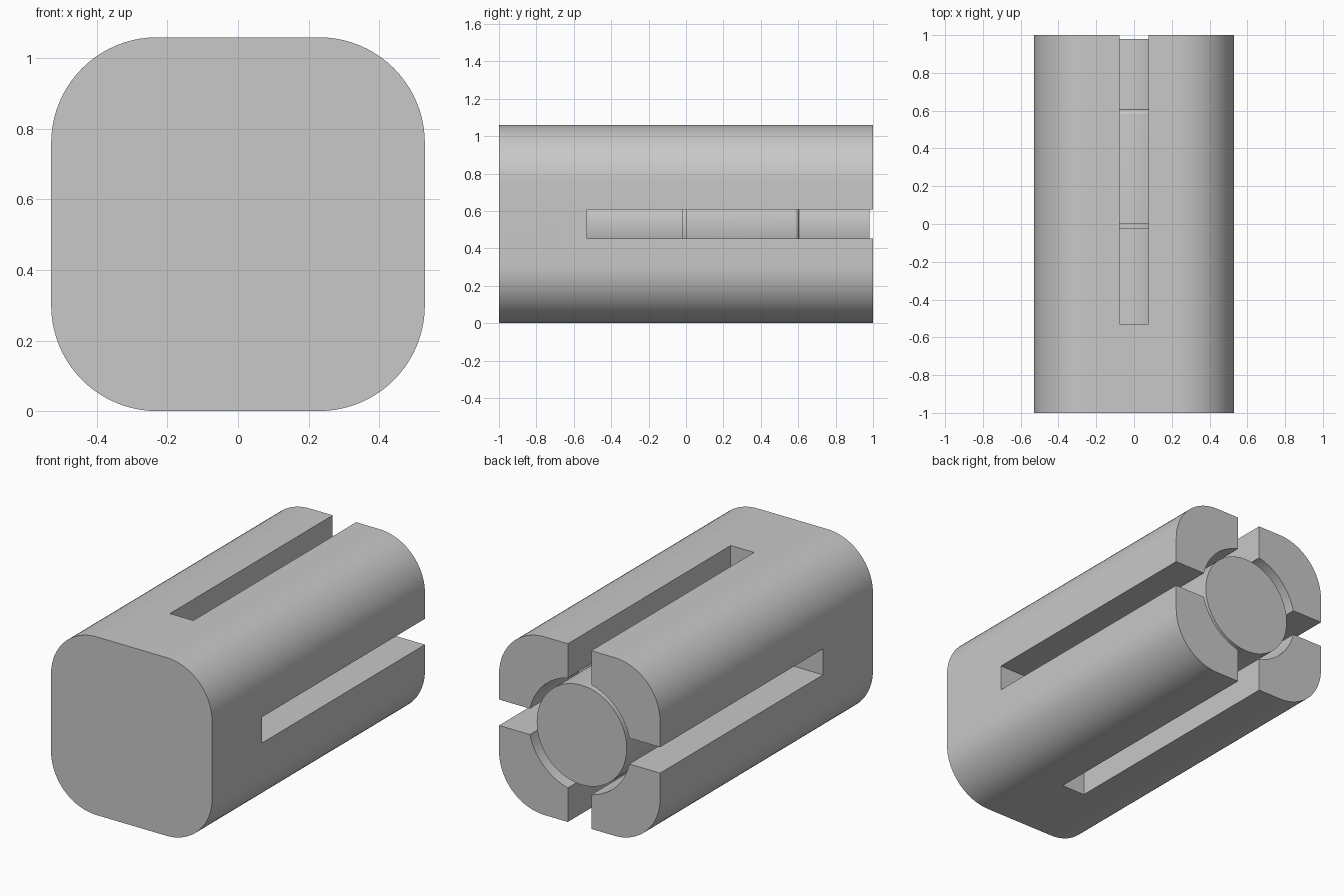
import bpy, bmesh, math
from mathutils import Vector, Matrix

if "Cube" in bpy.data.objects:
    bpy.data.objects.remove(bpy.data.objects["Cube"], do_unlink=True)

HALF, CORNER, MID = 0.53, 0.30, 0.53
SLOT_W, SLOT_START = 0.154, -0.53
BORE = 0.336

grey = bpy.data.materials.new("plain_grey")
grey.use_nodes = True
grey.diffuse_color = (0.58, 0.58, 0.58, 1)
grey.node_tree.nodes["Principled BSDF"].inputs["Base Color"].default_value = grey.diffuse_color


def make_object(name, bm):
    bmesh.ops.recalc_face_normals(bm, faces=bm.faces)
    mesh = bpy.data.meshes.new(name)
    bm.to_mesh(mesh)
    bm.free()
    mesh.materials.append(grey)
    obj = bpy.data.objects.new(name, mesh)
    bpy.context.collection.objects.link(obj)
    return obj


def activate(obj):
    bpy.ops.object.select_all(action="DESELECT")
    obj.select_set(True)
    bpy.context.view_layer.objects.active = obj


def cut(obj, cutter):
    mod = obj.modifiers.new("cut", "BOOLEAN")
    mod.operation, mod.solver, mod.object = "DIFFERENCE", "EXACT", cutter
    activate(obj)
    bpy.ops.object.modifier_apply(modifier=mod.name)
    bpy.data.objects.remove(cutter, do_unlink=True)


def lathe(name, profile, steps=96):
    """Turn (radius, y) points about the long axis."""
    bm = bmesh.new()
    rings = []
    for r, y in profile:
        rings.append([bm.verts.new((r * math.cos(t), y, MID + r * math.sin(t)))
                      for t in (2 * math.pi * i / steps for i in range(steps))])
    for a, b in zip(rings, rings[1:]):
        for i in range(steps):
            j = (i + 1) % steps
            bm.faces.new((a[i], a[j], b[j], b[i]))
    bm.faces.new(rings[0])
    bm.faces.new(rings[-1])
    return make_object(name, bm)


def box(name, size, centre):
    bm = bmesh.new()
    bmesh.ops.create_cube(bm, size=1, matrix=Matrix.Translation(centre) @ Matrix.Diagonal((*size, 1)))
    return make_object(name, bm)


# Body: square bar with large rounded corners
bm = bmesh.new()
ring = []
inner, steps = HALF - CORNER, 20
for q, (sx, sz) in enumerate(((1, 1), (-1, 1), (-1, -1), (1, -1))):
    for i in range(steps + 1):
        t = math.pi / 2 * (q + i / steps)
        ring.append(bm.verts.new((sx * inner + CORNER * math.cos(t), -1,
                                  MID + sz * inner + CORNER * math.sin(t))))
face = bm.faces.new(ring)
grown = bmesh.ops.extrude_face_region(bm, geom=[face])
bmesh.ops.translate(bm, vec=Vector((0, 2, 0)),
                    verts=[v for v in grown["geom"] if isinstance(v, bmesh.types.BMVert)])
if not face.is_valid or len(bm.faces) < len(ring) + 2:
    bm.faces.new(ring)
body = make_object("slotted_body", bm)

# Round bore open at the back, then the crossed slots
cut(body, lathe("bore_cutter", [(BORE, SLOT_START + 0.01), (BORE, 1.1)]))
length = 1.1 - SLOT_START
centre = (0, SLOT_START + length / 2, MID)
for size in ((SLOT_W, length, 1.3), (1.3, length, SLOT_W)):
    cut(body, box("slot_cutter", size, centre))

# Core rod: front shaft, narrow groove, wide collar with rounded shoulder, rear shaft
r_front, r_collar, r_rear, fillet = 0.3, 0.33, 0.296, 0.025
profile = [(r_front, -0.55), (r_front, -0.02), (0.28, -0.02), (0.28, 0.0), (r_collar, 0.0)]
for i in range(9):
    t = math.pi / 2 * i / 8
    profile.append((r_collar - fillet + fillet * math.cos(t), 0.58 + fillet * math.sin(t)))
profile += [(r_rear, 0.605), (r_rear, 0.98)]
rod = lathe("core_rod", profile)

for obj in (body, rod):
    activate(obj)
    bpy.ops.object.shade_smooth_by_angle(angle=math.radians(30))
